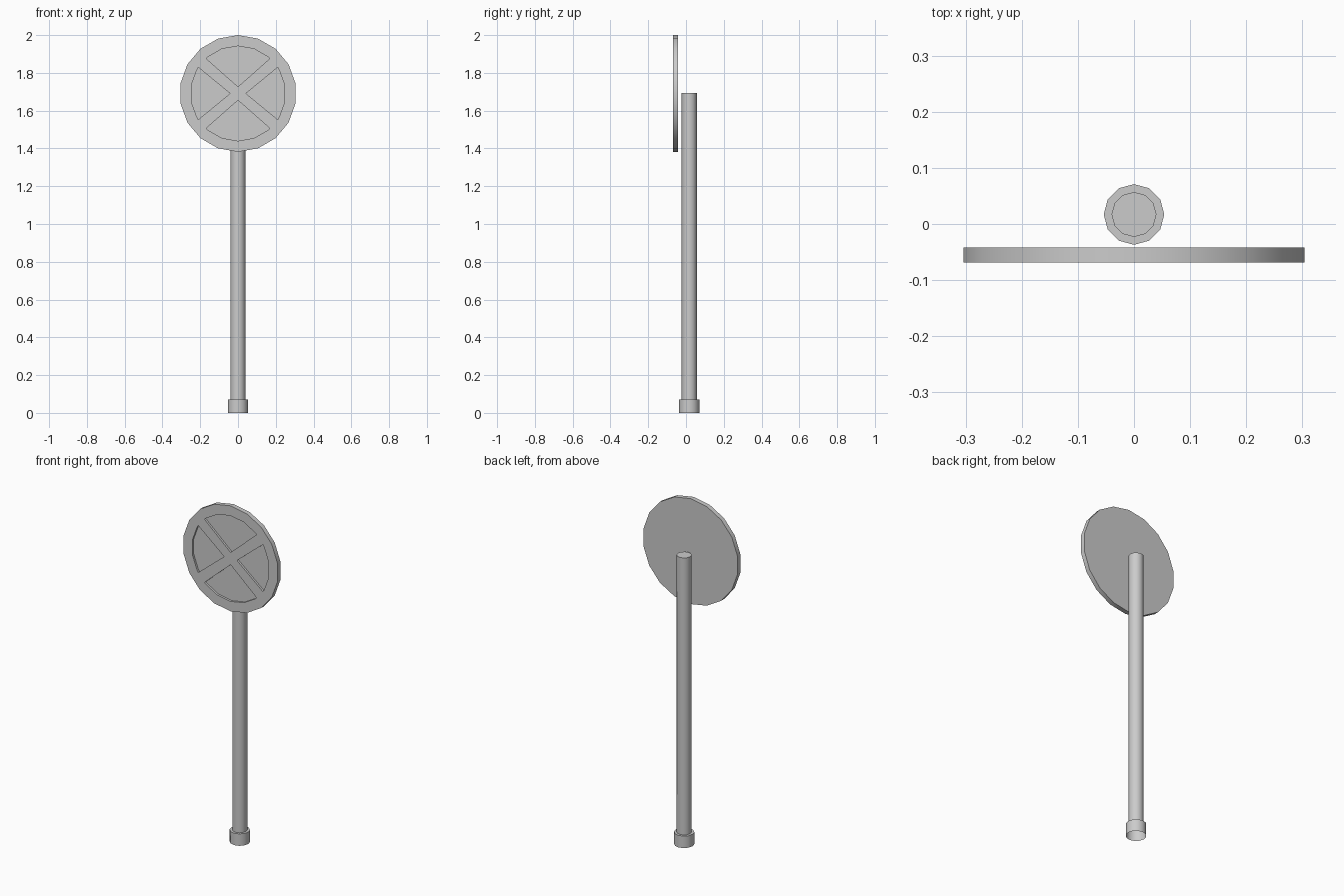
import bpy, bmesh, math
from mathutils import Vector

if "Cube" in bpy.data.objects:
    bpy.data.objects.remove(bpy.data.objects["Cube"], do_unlink=True)

grey = bpy.data.materials.new("plain grey")
grey.use_nodes = True
grey.diffuse_color = (0.6, 0.6, 0.6, 1)
grey.node_tree.nodes["Principled BSDF"].inputs["Base Color"].default_value = (0.6, 0.6, 0.6, 1)

POLE_Y = 0.017
DISC_Z, DISC_R = 1.691, 0.309
FRONT, BACK = -0.069, -0.042
DEPTH = 0.012
WELL_R = 0.251


def finish(name, bm):
    bmesh.ops.recalc_face_normals(bm, faces=bm.faces)
    mesh = bpy.data.meshes.new(name)
    bm.to_mesh(mesh)
    bm.free()
    mesh.materials.append(grey)
    obj = bpy.data.objects.new(name, mesh)
    bpy.context.collection.objects.link(obj)
    return obj


def select_only(obj):
    bpy.ops.object.select_all(action='DESELECT')
    obj.select_set(True)
    bpy.context.view_layer.objects.active = obj


def smooth(obj):
    select_only(obj)
    bpy.ops.object.shade_smooth_by_angle(angle=math.radians(40))


def on_disc(radius, degrees):
    """Point on the sign, angle measured clockwise from the top."""
    a = math.radians(degrees)
    return radius * math.sin(a), radius * math.cos(a)


def slab(name, outline, y0, y1):
    """Extrude an (x, z) outline around the sign centre from y0 to y1."""
    bm = bmesh.new()
    face = bm.faces.new([bm.verts.new((x, y0, DISC_Z + z)) for x, z in outline])
    new = bmesh.ops.extrude_face_region(bm, geom=[face])["geom"]
    verts = [v for v in new if isinstance(v, bmesh.types.BMVert)]
    bmesh.ops.translate(bm, verts=verts, vec=Vector((0, y1 - y0, 0)))
    return finish(name, bm)


def tube(name, rings, sides=12, cap_top=False):
    """Stack of (radius, z) rings around the pole axis."""
    bm = bmesh.new()
    loops = []
    for r, z in rings:
        angles = [math.tau * i / sides for i in range(sides)]
        loops.append([bm.verts.new((r * math.cos(a), POLE_Y + r * math.sin(a), z)) for a in angles])
    for low, high in zip(loops, loops[1:]):
        for i in range(sides):
            j = (i + 1) % sides
            bm.faces.new((low[i], low[j], high[j], high[i]))
    if cap_top:
        bm.faces.new(loops[-1])
    obj = finish(name, bm)
    smooth(obj)
    return obj


# Pole and its open-bottomed foot collar
tube("pole", [(0.04, 0.07), (0.04, 1.693)], cap_top=True)
tube("foot_collar", [(0.054, 0), (0.054, 0.07), (0.04, 0.07)])

# Round sign plate
disc = slab("sign_disc", [on_disc(DISC_R, 20 * i) for i in range(18)], FRONT, BACK)

# Four wedge recesses that leave a raised cross
tall = [(0, 0.036)] + [on_disc(WELL_R, a) for a in (42.4, 40, 20, 0, -20, -40, -42.4)]
wide = [(0.042, 0)] + [on_disc(WELL_R, a) for a in (56.7, 60, 80, 100, 120, 123.3)]
wedges = [tall, [(x, -z) for x, z in tall], wide, [(-x, z) for x, z in wide]]

for outline in wedges:
    cutter = slab("recess_cutter", outline, FRONT - 0.05, FRONT + DEPTH)
    cutter.hide_render = True
    cut = disc.modifiers.new("recess", 'BOOLEAN')
    cut.operation = 'DIFFERENCE'
    cut.solver = 'EXACT'
    cut.object = cutter
    select_only(disc)
    bpy.ops.object.modifier_apply(modifier=cut.name)
    bpy.data.objects.remove(cutter, do_unlink=True)

smooth(disc)
